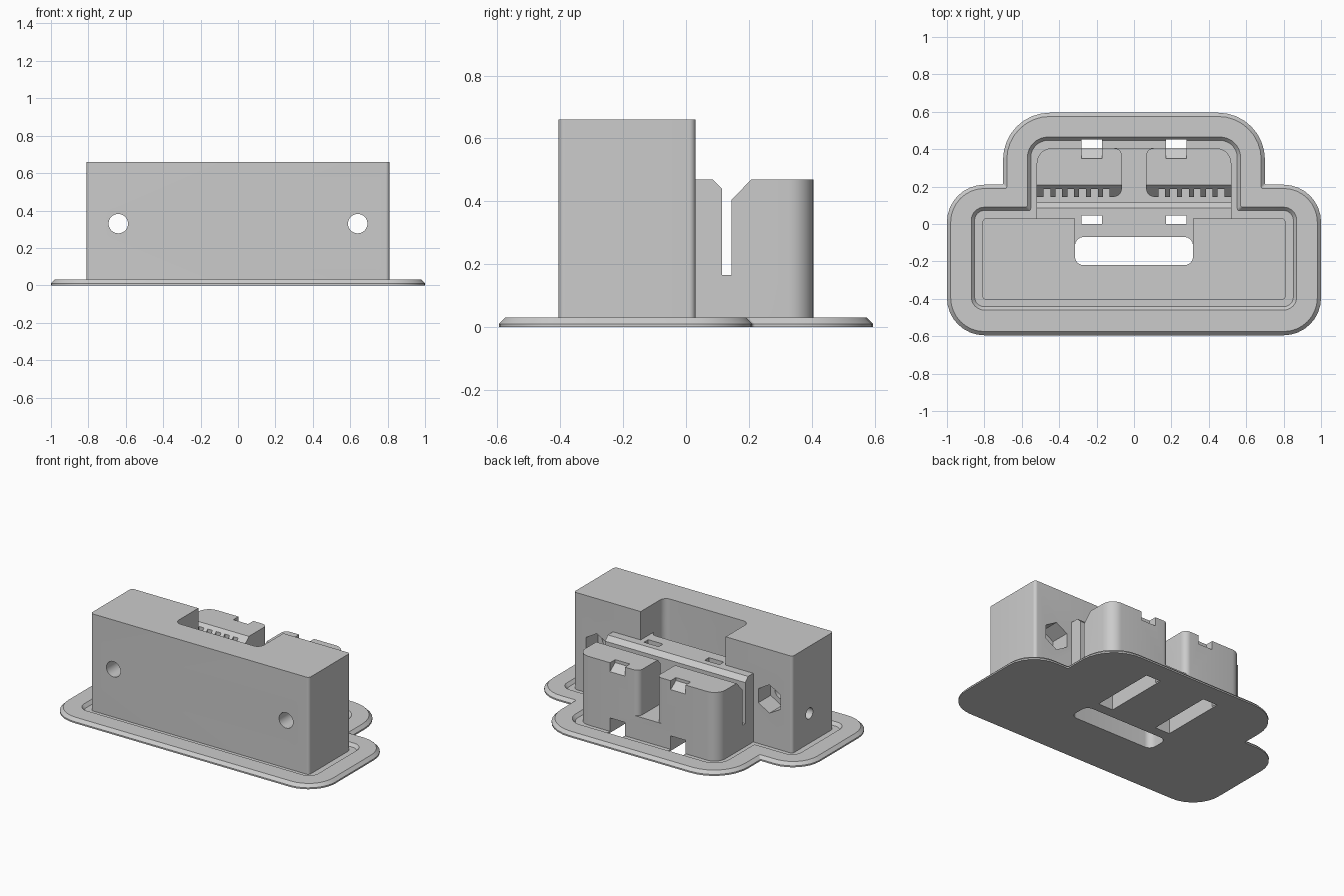
import bpy, bmesh, math
from mathutils import Vector

cube = bpy.data.objects.get("Cube")
if cube:
    bpy.data.objects.remove(cube)

grey = bpy.data.materials.new("light grey plastic")
grey.use_nodes = True
COLOUR = (0.6, 0.6, 0.6, 1)
grey.diffuse_color = COLOUR
grey.node_tree.nodes["Principled BSDF"].inputs["Base Color"].default_value = COLOUR


def fillet(corners, steps=8):
    """Turn (x, y, radius) right-angle corners into an outline."""
    out = []
    for i, (x, y, r) in enumerate(corners):
        p = Vector((x, y))
        if r == 0:
            out.append(p)
            continue
        a = (Vector(corners[i - 1][:2]) - p).normalized()
        b = (Vector(corners[(i + 1) % len(corners)][:2]) - p).normalized()
        c = p + r * (a + b)
        for k in range(steps + 1):
            t = k / steps * math.pi / 2
            out.append(c - r * (b * math.cos(t) + a * math.sin(t)))
    return out


def loft(name, rings):
    """Stack of 3D rings with equal counts, capped at both ends."""
    bm = bmesh.new()
    loops = [[bm.verts.new(p) for p in ring] for ring in rings]
    n = len(loops[0])
    for lo, hi in zip(loops, loops[1:]):
        for i in range(n):
            j = (i + 1) % n
            bm.faces.new((lo[i], lo[j], hi[j], hi[i]))
    bm.faces.new(loops[0][::-1])
    bm.faces.new(loops[-1])
    bmesh.ops.recalc_face_normals(bm, faces=bm.faces)
    mesh = bpy.data.meshes.new(name)
    bm.to_mesh(mesh)
    bm.free()
    ob = bpy.data.objects.new(name, mesh)
    bpy.context.collection.objects.link(ob)
    return ob


def prism(name, outline, lo, hi, axis="z"):
    place = {"z": lambda p, h: (p[0], p[1], h),
             "x": lambda p, h: (h, p[0], p[1]),
             "y": lambda p, h: (p[0], h, p[1])}[axis]
    return loft(name, [[place(p, h) for p in outline] for h in (lo, hi)])


def rect(x0, x1, y0, y1, r=0, r_back=None):
    rb = r if r_back is None else r_back
    return fillet([(x0, y0, r), (x1, y0, r), (x1, y1, rb), (x0, y1, rb)])


def ring(cx, cy, r, n, turn=0):
    return [(cx + r * math.cos(turn + math.tau * k / n),
             cy + r * math.sin(turn + math.tau * k / n)) for k in range(n)]


def cut(ob, cutters):
    bpy.context.view_layer.objects.active = ob
    for c in cutters:
        c.hide_render = True
        mod = ob.modifiers.new("cut", "BOOLEAN")
        mod.operation, mod.solver, mod.object = "DIFFERENCE", "EXACT", c
        bpy.ops.object.modifier_apply(modifier=mod.name)


# Base plate: stepped outline with chamfered rim and a sunken floor
def plate_ring(z, w, front, mid, w2, back, r, r2, inset=0):
    d = inset
    half = [(w - d, front + d, r - d), (w - d, mid - d, r - d),
            (w2 - d, mid - d, 0.01), (w2 - d, back - d, r2 - d)]
    pts = fillet(half + [(-x, y, q) for x, y, q in reversed(half)])
    return [(p.x, p.y, z) for p in pts]


outer = (1, -0.595, 0.21, 0.7, 0.595, 0.2, 0.25)
inner = (0.87, -0.46, 0.09, 0.57, 0.465, 0.07, 0.11)
base = loft("base_plate", [plate_ring(0, *outer), plate_ring(0.01, *outer),
                           plate_ring(0.03, *outer, inset=0.02),
                           plate_ring(0.03, *inner),
                           plate_ring(0.01, *inner, inset=0.018)])

# Main housing and the clamp behind it
housing = prism("housing", rect(-0.81, 0.81, -0.405, 0.03, 0.02), 0.005, 0.66)
clamp = prism("cable_clamp", rect(-0.52, 0.52, 0.03, 0.405, 0, 0.08), 0.005, 0.47)

# Cutters shared between parts
slot = prism("slot_cutter", rect(-0.315, 0.315, -0.22, -0.07, 0.045), -0.1, 0.8)
ties = []
for s in (-1, 1):
    x0, x1 = sorted((s * 0.17, s * 0.28))
    ties.append(prism("tie_hole_cutter", rect(x0, x1, 0, 0.045), -0.1, 0.6))
    ties.append(prism("tie_channel_cutter", rect(x0, x1, 0, 0.452), -0.1, 0.1))

# Housing: rear notch, screw holes, nut pockets, cable hole in one end
housing_cuts = [prism("notch_cutter", rect(-0.315, 0.315, -0.22, 0.1, 0.045, 0), 0.47, 0.8),
                prism("cable_hole_cutter", ring(-0.15, 0.21, 0.037, 24), -0.9, -0.29, "x")]
for s in (-1, 1):
    housing_cuts.append(prism("screw_cutter", ring(s * 0.64, 0.33, 0.052, 32), -0.5, 0.1, "y"))
    housing_cuts.append(prism("nut_cutter", ring(s * 0.64, 0.33, 0.095, 6, math.pi / 6),
                              -0.1, 0.1, "y"))

# Clamp: chamfered slit, centre gap, rib grooves, tie ramps
slit = [(0.085, 0.5), (0.085, 0.47), (0.115, 0.44), (0.115, 0.165),
        (0.145, 0.165), (0.145, 0.405), (0.208, 0.47), (0.208, 0.5)]
gap_half = [(0.2, 0.12, 0), (0.2, 0.145, 0), (0.065, 0.145, 0.045),
            (0.065, 0.405, 0.04), (0.2, 0.405, 0), (0.2, 0.5, 0)]
gap = fillet(gap_half + [(-x, y, r) for x, y, r in reversed(gap_half)])
ramp = [(0.35, 0.5), (0.35, 0.45), (0.405, 0.41), (0.45, 0.38), (0.45, 0.5)]
clamp_cuts = [prism("slit_cutter", slit, -0.6, 0.6, "x"),
              prism("gap_cutter", gap, 0.165, 0.6)]
for s in (-1, 1):
    x0, x1 = sorted((s * 0.17, s * 0.28))
    clamp_cuts.append(prism("ramp_cutter", ramp, x0, x1, "x"))
    for k in range(6):
        x = s * (0.148 + 0.0635 * k)
        clamp_cuts.append(prism("groove_cutter", rect(x - 0.018, x + 0.018, 0.13, 0.188),
                                0.165, 0.6))

cut(base, [slot] + ties)
cut(housing, housing_cuts + [slot] + ties)
cut(clamp, clamp_cuts + ties)

# Remove the cutters, then colour and shade the parts
parts = [base, housing, clamp]
for ob in [slot] + ties + housing_cuts + clamp_cuts:
    bpy.data.objects.remove(ob)
for ob in bpy.context.selected_objects:
    ob.select_set(False)
for ob in parts:
    ob.data.materials.clear()
    ob.data.materials.append(grey)
    for f in ob.data.polygons:
        f.material_index = 0
    ob.select_set(True)
bpy.context.view_layer.objects.active = base
bpy.ops.object.shade_smooth_by_angle(angle=math.radians(25))
